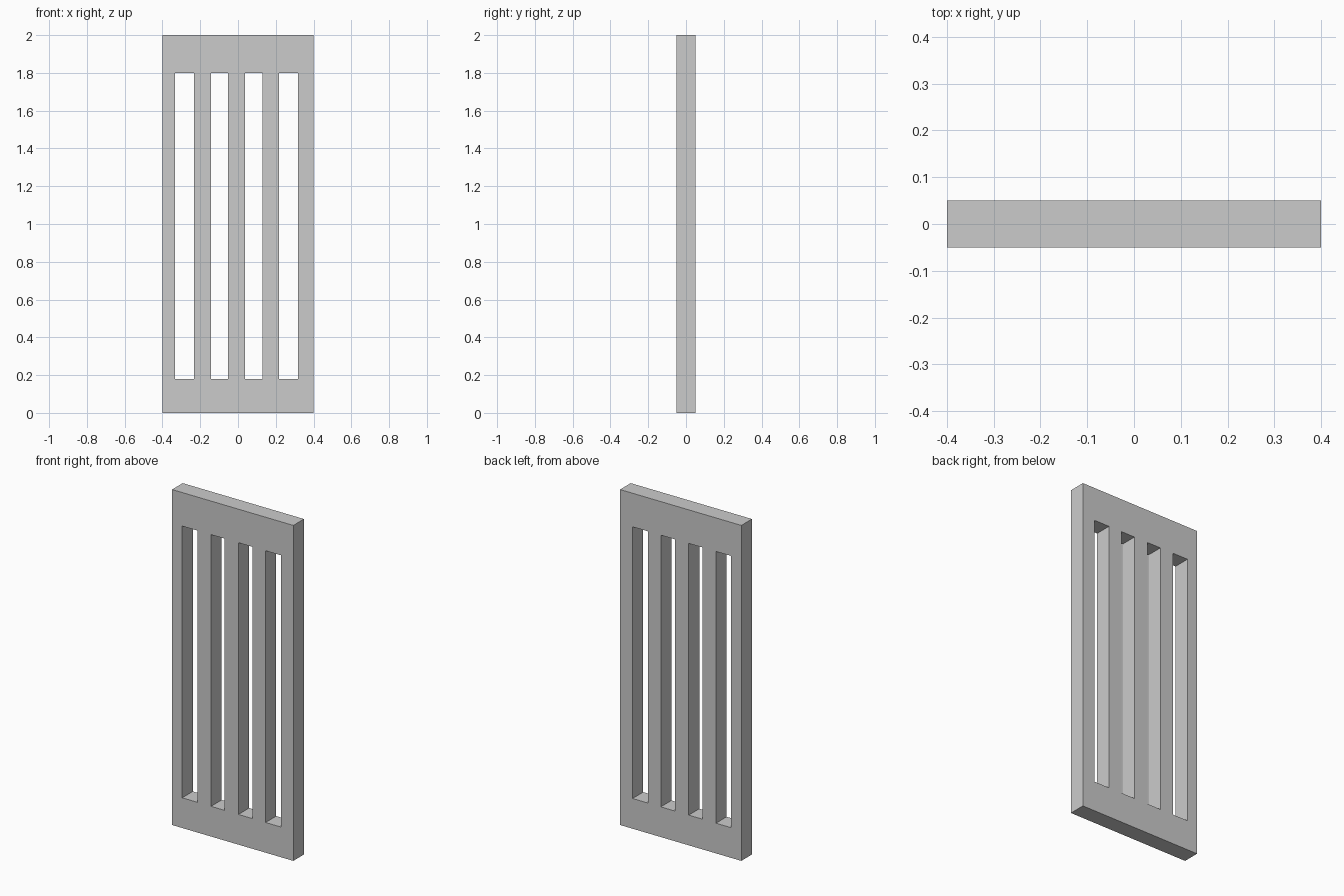
import bpy, bmesh

if "Cube" in bpy.data.objects:
    bpy.data.objects.remove(bpy.data.objects["Cube"])

# Panel edges and slot edges
DEPTH = 0.10
XS = [-0.40, -0.333, -0.233, -0.143, -0.053, 0.038, 0.131, 0.217, 0.317, 0.40]
ZS = [0.0, 0.18, 1.80, 2.0]

bm = bmesh.new()

# Front face as a grid, leaving every second middle cell open as a slot
verts = [[bm.verts.new((x, -DEPTH / 2, z)) for z in ZS] for x in XS]
for i in range(len(XS) - 1):
    for j in range(len(ZS) - 1):
        if j == 1 and i % 2 == 1:
            continue
        bm.faces.new((verts[i][j], verts[i + 1][j],
                      verts[i + 1][j + 1], verts[i][j + 1]))

# Thickness: extrude the slotted face straight back, keeping the front
front = list(bm.faces)
back = bmesh.ops.extrude_face_region(bm, geom=front, use_keep_orig=True)
bmesh.ops.translate(bm, vec=(0, DEPTH, 0),
                    verts=[g for g in back["geom"] if isinstance(g, bmesh.types.BMVert)])
bmesh.ops.recalc_face_normals(bm, faces=bm.faces)

mesh = bpy.data.meshes.new("slotted_panel")
bm.to_mesh(mesh)
bm.free()
bpy.context.collection.objects.link(bpy.data.objects.new("slotted_panel", mesh))
